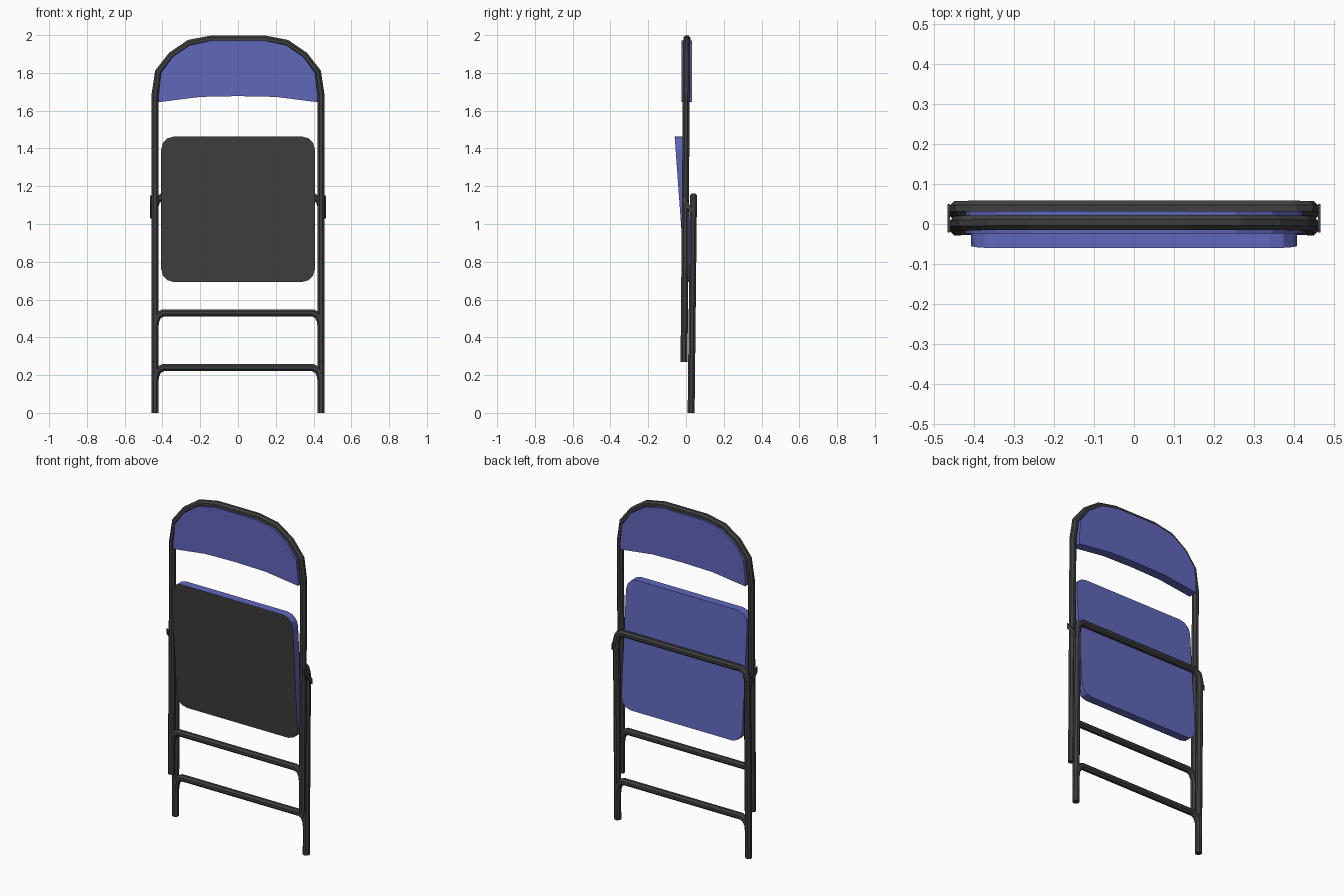
import bpy, bmesh, math
from mathutils import Vector

if "Cube" in bpy.data.objects:
    bpy.data.objects.remove(bpy.data.objects["Cube"])


def material(name, rgb):
    m = bpy.data.materials.new(name)
    m.diffuse_color = (*rgb, 1)
    m.use_nodes = True
    m.node_tree.nodes["Principled BSDF"].inputs["Base Color"].default_value = m.diffuse_color
    return m


GREY = material("dark grey", (0.05, 0.05, 0.05))
BLUE = material("blue", (0.115, 0.135, 0.50))
R, SIDES = 0.02, 8


def finish(bm, name, mats):
    bmesh.ops.recalc_face_normals(bm, faces=bm.faces)
    me = bpy.data.meshes.new(name)
    bm.to_mesh(me)
    bm.free()
    for m in mats:
        me.materials.append(m)
    ob = bpy.data.objects.new(name, me)
    bpy.context.collection.objects.link(ob)
    return ob


def mirrored(half):
    return half + [(-x, z) for x, z in reversed(half)]


def tube(name, half, y_at):
    """Mitred tube along a left half path mirrored in x; y follows height."""
    pts = [Vector((x, y_at(z), z)) for x, z in mirrored(half)]
    bm = bmesh.new()
    rings = []
    for i, p in enumerate(pts):
        a = (p - pts[i - 1]).normalized() if i else None
        b = (pts[i + 1] - p).normalized() if i < len(pts) - 1 else None
        a, b = a or b, b or a
        t = (a + b).normalized()
        n = t.cross(Vector((0, 1, 0))).normalized()
        w = n.cross(t)
        k = R / max(t.dot(a), 0.5)
        ring = []
        for s in range(SIDES):
            ang = math.tau * (s + 0.5) / SIDES
            ring.append(bm.verts.new(p + n * k * math.cos(ang) + w * R * math.sin(ang)))
        rings.append(ring)
    for r0, r1 in zip(rings, rings[1:]):
        for s in range(SIDES):
            t = (s + 1) % SIDES
            bm.faces.new((r0[s], r0[t], r1[t], r1[s]))
    bm.faces.new(rings[0])
    bm.faces.new(rings[-1])
    return finish(bm, name, [GREY])


def slab(name, outline, front_y, thick, mats):
    """Prism of an xz outline; returns with the front face in the last material."""
    bm = bmesh.new()
    f = [bm.verts.new((x, front_y(z), z)) for x, z in outline]
    b = [bm.verts.new((x, front_y(z) + thick, z)) for x, z in outline]
    front = bm.faces.new(f)
    front.material_index = len(mats) - 1
    bm.faces.new(b)
    n = len(f)
    for i in range(n):
        j = (i + 1) % n
        bm.faces.new((f[i], f[j], b[j], b[i]))
    return finish(bm, name, mats)


def front_y(z):
    return -0.0105 + (z - 0.27) * 0.0085


def rear_y(z):
    return 0.027 + z * 0.011


# front frame: tall arch, and rear leg loop
tube("front_frame", [(-.44, .27), (-.44, 1.68), (-.421, 1.805), (-.352, 1.893),
                     (-.258, 1.957), (-.138, 1.98)], front_y)
tube("rear_legs", [(-.44, 0), (-.44, 1.09), (-.43, 1.125), (-.40, 1.144)], rear_y)

# crossbars with bent ends
for name, z, fy in (("front_crossbar", .53, front_y), ("rear_crossbar", .24, rear_y)):
    tube(name, [(-.44, z - .08), (-.436, z - .045), (-.423, z - .014), (-.395, z)], fy)

# backrest panel inside the arch
top = [(-.42, 1.645), (-.42, 1.69), (-.408, 1.80), (-.346, 1.885), (-.255, 1.947), (-.137, 1.972)]
slab("backrest", mirrored(top) + [(.2, 1.673), (0, 1.677), (-.2, 1.673)],
     lambda z: -0.024, 0.056, [BLUE])

# folded seat: grey underside facing forward, blue cushion behind
outline = []
for q, (sx, sz) in enumerate(((1, 1), (-1, 1), (-1, -1), (1, -1))):
    for s in range(4):
        a = math.radians(90 * q + 30 * s)
        outline.append((sx * .34 + .067 * math.cos(a), 1.078 + sz * .315 + .07 * math.sin(a)))
slab("seat", outline, lambda z: -0.06 + (1.463 - z) * 0.072, 0.05, [BLUE, GREY])

# slanted hinge links on the outer sides
for side, sx in (("left", -1), ("right", 1)):
    bm = bmesh.new()
    prof = [(-.021, 1.15), (-.021, 1.115), (.05, 1.03), (.05, 1.065)]
    rows = [[bm.verts.new((sx * x, y, z)) for y, z in prof] for x in (.459, .465)]
    bm.faces.new(rows[0])
    bm.faces.new(rows[1])
    for i in range(4):
        j = (i + 1) % 4
        bm.faces.new((rows[0][i], rows[0][j], rows[1][j], rows[1][i]))
    finish(bm, side + "_hinge_link", [GREY])
